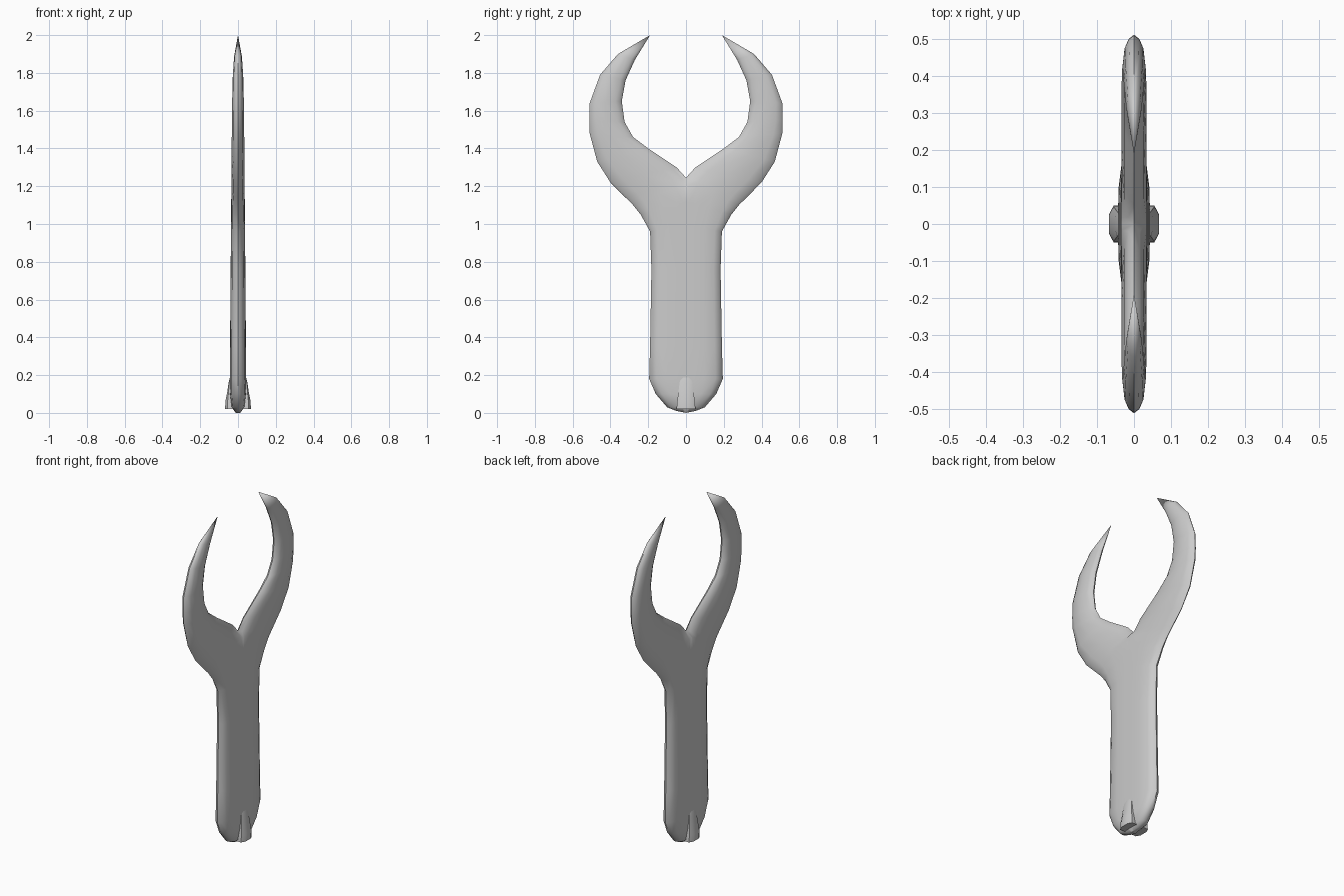
import bpy, bmesh, math

cube = bpy.data.objects.get("Cube")
if cube:
    bpy.data.objects.remove(cube, do_unlink=True)

grey = bpy.data.materials.new("plain grey")
grey.use_nodes = True
colour = (0.6, 0.6, 0.6, 1)
grey.diffuse_color = colour
grey.node_tree.nodes["Principled BSDF"].inputs["Base Color"].default_value = colour


def finish(name, bm, axis, angle):
    """Turn a bmesh into a mirrored, smooth-shaded object."""
    bmesh.ops.remove_doubles(bm, verts=bm.verts, dist=0.0005)
    bmesh.ops.recalc_face_normals(bm, faces=bm.faces)
    mesh = bpy.data.meshes.new(name)
    bm.to_mesh(mesh)
    bm.free()
    mesh.materials.append(grey)
    obj = bpy.data.objects.new(name, mesh)
    bpy.context.collection.objects.link(obj)
    mirror = obj.modifiers.new("mirror", "MIRROR")
    mirror.use_axis = [a == axis for a in "xyz"]
    mirror.use_clip = True
    bpy.ops.object.select_all(action="DESELECT")
    obj.select_set(True)
    bpy.context.view_layer.objects.active = obj
    bpy.ops.object.shade_smooth_by_angle(angle=math.radians(angle))


def bridge(bm, a, b):
    for i in range(len(a) - 1):
        bm.faces.new((a[i], a[i + 1], b[i + 1], b[i]))


# Forked blade: inner edge (y, z), outer edge (y, z), half thickness
shaft = [
    ((0, .00), (.05, .01), .012), ((0, .03), (.10, .03), .034),
    ((0, .10), (.16, .10), .042), ((0, .18), (.195, .18), .043),
    ((0, .36), (.19, .36), .042), ((0, .76), (.183, .76), .039),
    ((0, .99), (.19, .96), .037), ((0, 1.12), (.24, 1.05), .036),
    ((0, 1.215), (.28, 1.10), .034),
]
prong = [
    ((0, 1.245), (.32, 1.14), .034), ((.05, 1.30), (.40, 1.22), .034),
    ((.20, 1.40), (.47, 1.33), .034), ((.28, 1.46), (.51, 1.48), .033),
    ((.325, 1.54), (.512, 1.55), .032), ((.34, 1.65), (.51, 1.64), .031),
    ((.32, 1.76), (.455, 1.79), .028), ((.27, 1.87), (.36, 1.90), .021),
    ((.19, 2.0), (.19, 2.0), 0),
]
fractions = (0, .06, .2, .5, .8, .94, 1)
shaft_curve = (1, 1, 1, .97, .8, .45, 0)
prong_curve = (0, .45, .8, 1, .8, .45, 0)

bm = bmesh.new()
rows = []
for stations, curve in ((shaft, shaft_curve), (prong, prong_curve)):
    for inner, outer, thick in stations:
        half = [(thick * c, inner[0] + (outer[0] - inner[0]) * f,
                 inner[1] + (outer[1] - inner[1]) * f)
                for f, c in zip(fractions, curve)]
        ring = half + [(-x, y, z) for x, y, z in reversed(half[:-1])]
        rows.append([bm.verts.new(p) for p in ring])
bm.faces.new(rows[0])
for lower, upper in zip(rows, rows[1:]):
    bridge(bm, lower, upper)
finish("forked_blade", bm, "y", 50)

# Side tabs at the foot: height, half width, shoulder reach, centre reach
bm = bmesh.new()
rows = []
for z, w, shoulder, reach in ((.02, .05, .055, .068), (.06, .047, .055, .067),
                              (.11, .04, .050, .057), (.16, .034, .046, .050),
                              (.195, .024, .038, .041)):
    ring = ((.01, -w), (shoulder, -w), (reach, -w * .5), (reach, w * .5),
            (shoulder, w), (.01, w))
    rows.append([bm.verts.new((x, y, z)) for x, y in ring])
for lower, upper in zip(rows, rows[1:]):
    bridge(bm, lower + lower[:1], upper + upper[:1])
bm.faces.new(rows[0])
bm.faces.new(rows[-1])
finish("foot_tabs", bm, "x", 35)
